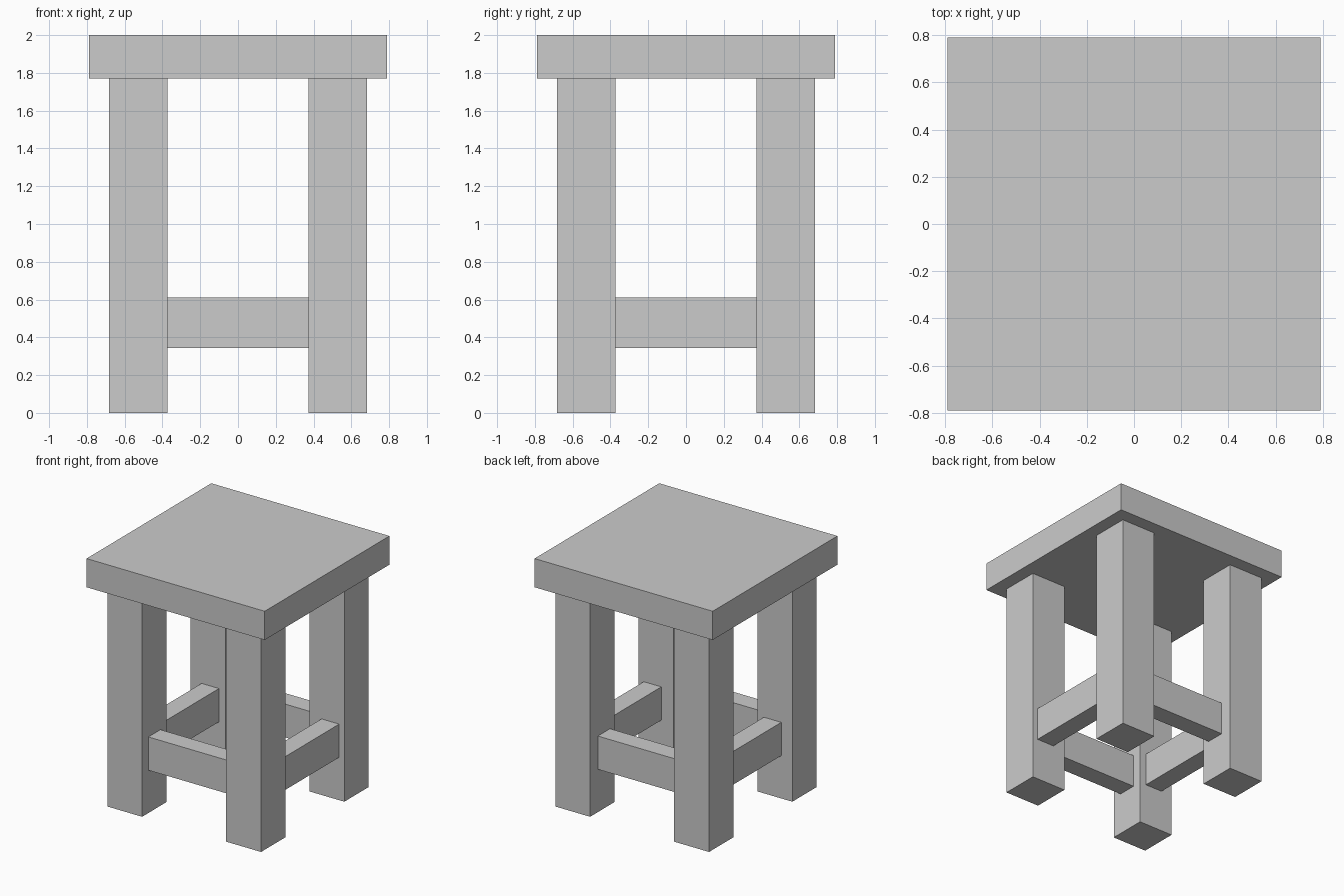
import bpy

if "Cube" in bpy.data.objects:
    bpy.data.objects.remove(bpy.data.objects["Cube"])


def box(name, x, y, z):
    """Axis-aligned box from (min, max) ranges."""
    spans = (x, y, z)
    bpy.ops.mesh.primitive_cube_add(size=1, location=[(a + b) / 2 for a, b in spans])
    ob = bpy.context.object
    ob.name = name
    ob.scale = [b - a for a, b in spans]
    bpy.ops.object.transform_apply(location=False, rotation=False, scale=True)
    return ob


INNER, OUTER = 0.373, 0.682   # leg faces
SEAT_Z = 1.77
RAIL_Z = (0.343, 0.61)
SPAN = (-INNER, INNER)

# Seat slab
box("seat", (-0.79, 0.79), (-0.79, 0.79), (SEAT_Z, 2.0))

# Four square legs
sides = {-1: (-OUTER, -INNER), 1: (INNER, OUTER)}
for sx, side in ((-1, "left"), (1, "right")):
    for sy, end in ((-1, "front"), (1, "back")):
        box(f"{end}_{side}_leg", sides[sx], sides[sy], (0, SEAT_Z))

# Stretchers between the legs, each set slightly differently in depth
box("front_stretcher", SPAN, (-0.603, -0.45), RAIL_Z)
box("back_stretcher", SPAN, (0.43, 0.584), RAIL_Z)
box("left_stretcher", (-0.584, -0.43), SPAN, RAIL_Z)
box("right_stretcher", (0.48, 0.636), SPAN, RAIL_Z)
